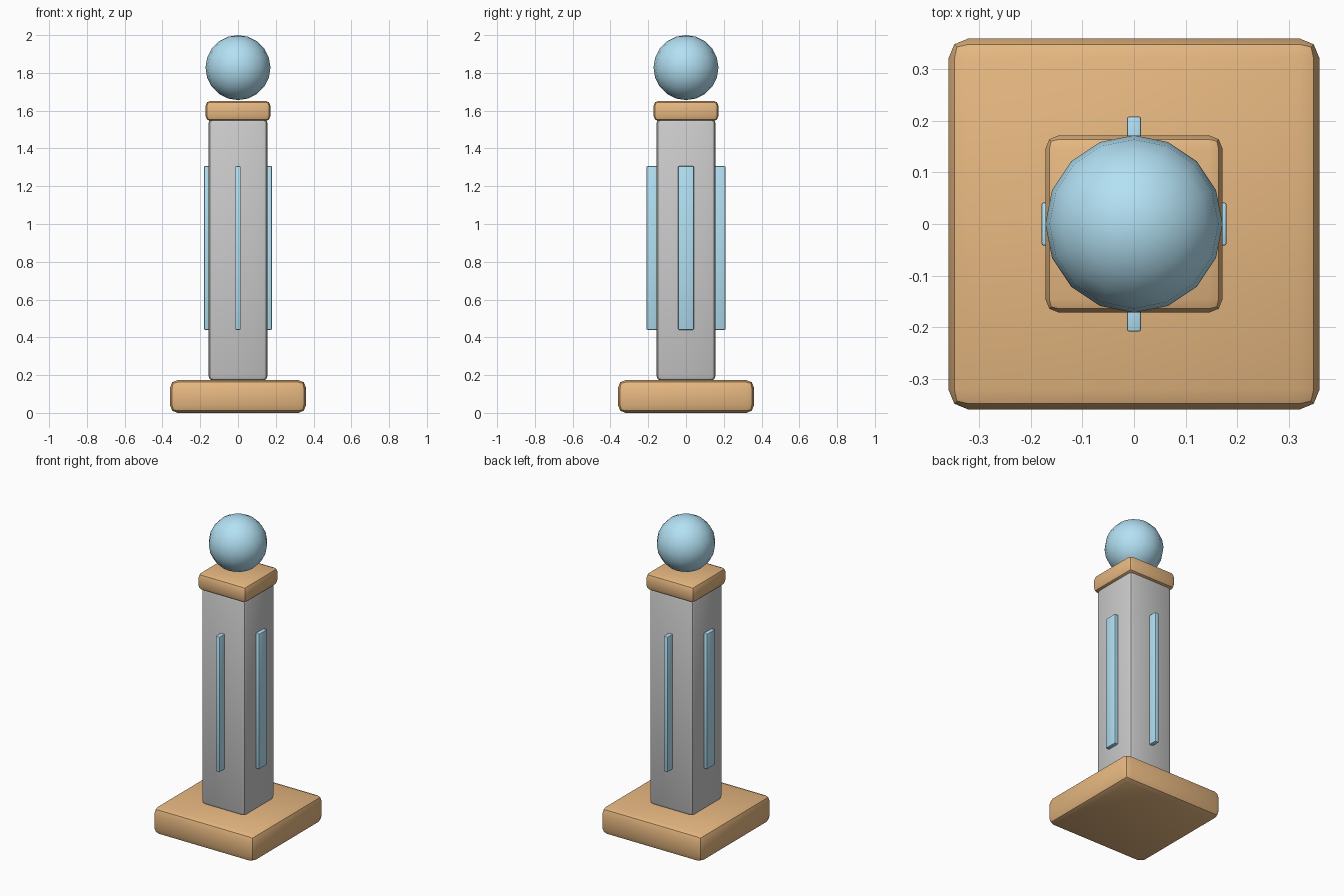
import bpy, math

if "Cube" in bpy.data.objects:
    bpy.data.objects.remove(bpy.data.objects["Cube"])


def material(name, color):
    m = bpy.data.materials.new(name)
    m.diffuse_color = color
    m.use_nodes = True
    m.node_tree.nodes["Principled BSDF"].inputs["Base Color"].default_value = m.diffuse_color
    return m


ORANGE = material("warm_orange", (0.80, 0.48, 0.22, 1))
BLUE = material("light_blue", (0.45, 0.75, 0.90, 1))


def finish(ob, name, mat):
    ob.name = name
    if mat:
        ob.data.materials.append(mat)
    bpy.ops.object.shade_smooth_by_angle(angle=math.radians(30))


def box(name, size, x, y, z0, z1, bevel, mat=None, segments=2):
    """Bevelled box between heights z0 and z1."""
    bpy.ops.mesh.primitive_cube_add(size=1, location=(x, y, (z0 + z1) / 2))
    ob = bpy.context.object
    ob.scale = (size[0], size[1], z1 - z0)
    bpy.ops.object.transform_apply(location=False, rotation=False, scale=True)
    mod = ob.modifiers.new("bevel", 'BEVEL')
    mod.width = bevel
    mod.segments = segments
    bpy.ops.object.modifier_apply(modifier=mod.name)
    finish(ob, name, mat)


# Plinth, shaft and cap
box("base", (0.72, 0.72), 0, 0, 0.0, 0.174, 0.04, ORANGE)
box("column", (0.312, 0.312), 0, 0, 0.17, 1.56, 0.025)
box("cap", (0.344, 0.344), 0, 0, 1.545, 1.652, 0.027, ORANGE)

# Four light strips, all with the same orientation
for name, x, y in (("front_strip", 0, -1), ("back_strip", 0, 1),
                   ("left_strip", -1, 0), ("right_strip", 1, 0)):
    box(name, (0.027, 0.083), x * 0.166, y * 0.167, 0.44, 1.306, 0.004, BLUE)

# Ball on top
bpy.ops.mesh.primitive_uv_sphere_add(segments=16, ring_count=10, radius=0.172,
                                     location=(0, 0, 1.828))
finish(bpy.context.object, "ball", BLUE)
